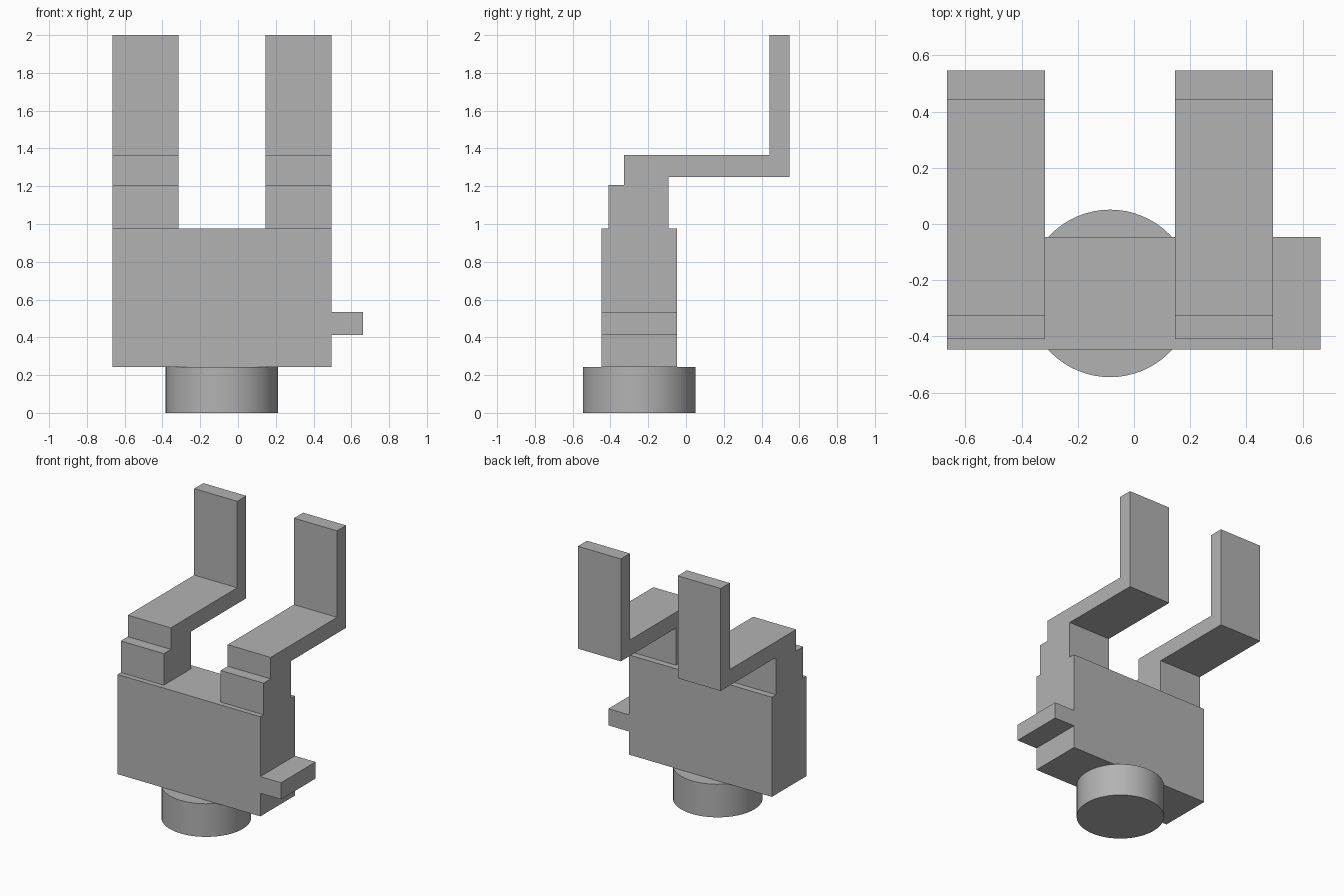
import bpy
import bmesh
import math

cube = bpy.data.objects.get("Cube")
if cube:
    bpy.data.objects.remove(cube, do_unlink=True)

# Single grey material
grey = bpy.data.materials.new("plain_grey")
grey.use_nodes = True
colour = (0.45, 0.45, 0.45, 1)
grey.diffuse_color = colour
grey.node_tree.nodes["Principled BSDF"].inputs["Base Color"].default_value = colour


def finish(name, bm):
    bmesh.ops.recalc_face_normals(bm, faces=bm.faces)
    mesh = bpy.data.meshes.new(name)
    bm.to_mesh(mesh)
    bm.free()
    mesh.materials.append(grey)
    obj = bpy.data.objects.new(name, mesh)
    bpy.context.collection.objects.link(obj)
    return obj


def extrude_profile(name, profile, x0, x1):
    """Extrude a closed (y, z) outline from x0 to x1."""
    bm = bmesh.new()
    face = bm.faces.new([bm.verts.new((x0, y, z)) for y, z in profile])
    result = bmesh.ops.extrude_face_region(bm, geom=[face])
    verts = [v for v in result["geom"] if isinstance(v, bmesh.types.BMVert)]
    bmesh.ops.translate(bm, verts=verts, vec=(x1 - x0, 0, 0))
    return finish(name, bm)


def box(name, x0, x1, y0, y1, z0, z1):
    return extrude_profile(name, [(y0, z0), (y1, z0), (y1, z1), (y0, z1)], x0, x1)


FRONT, BACK = -0.447, -0.047
LEFT, RIGHT = 0.495, -0.665
BODY_BOTTOM, BODY_TOP = 0.243, 0.975
ARM_WIDTH = 0.349

# Main block and side tab
box("body", RIGHT, LEFT, FRONT, BACK, BODY_BOTTOM, BODY_TOP)
box("side_tab", LEFT, 0.663, FRONT, BACK, 0.413, 0.535)

# Stepped, cranked arms
arm = [(-0.41, BODY_TOP), (-0.093, BODY_TOP), (-0.093, 1.248), (0.547, 1.248),
       (0.547, 2), (0.442, 2), (0.442, 1.365), (-0.328, 1.365),
       (-0.328, 1.207), (-0.41, 1.207)]
extrude_profile("right_arm", arm, RIGHT, RIGHT + ARM_WIDTH)
extrude_profile("left_arm", arm, LEFT - ARM_WIDTH, LEFT)

# Round base
bpy.ops.mesh.primitive_cylinder_add(
    vertices=64, radius=0.298, depth=BODY_BOTTOM,
    location=((LEFT + RIGHT) / 2, (FRONT + BACK) / 2, BODY_BOTTOM / 2))
base = bpy.context.object
base.name = "round_base"
base.data.materials.append(grey)
bpy.ops.object.shade_smooth_by_angle(angle=math.radians(30))
